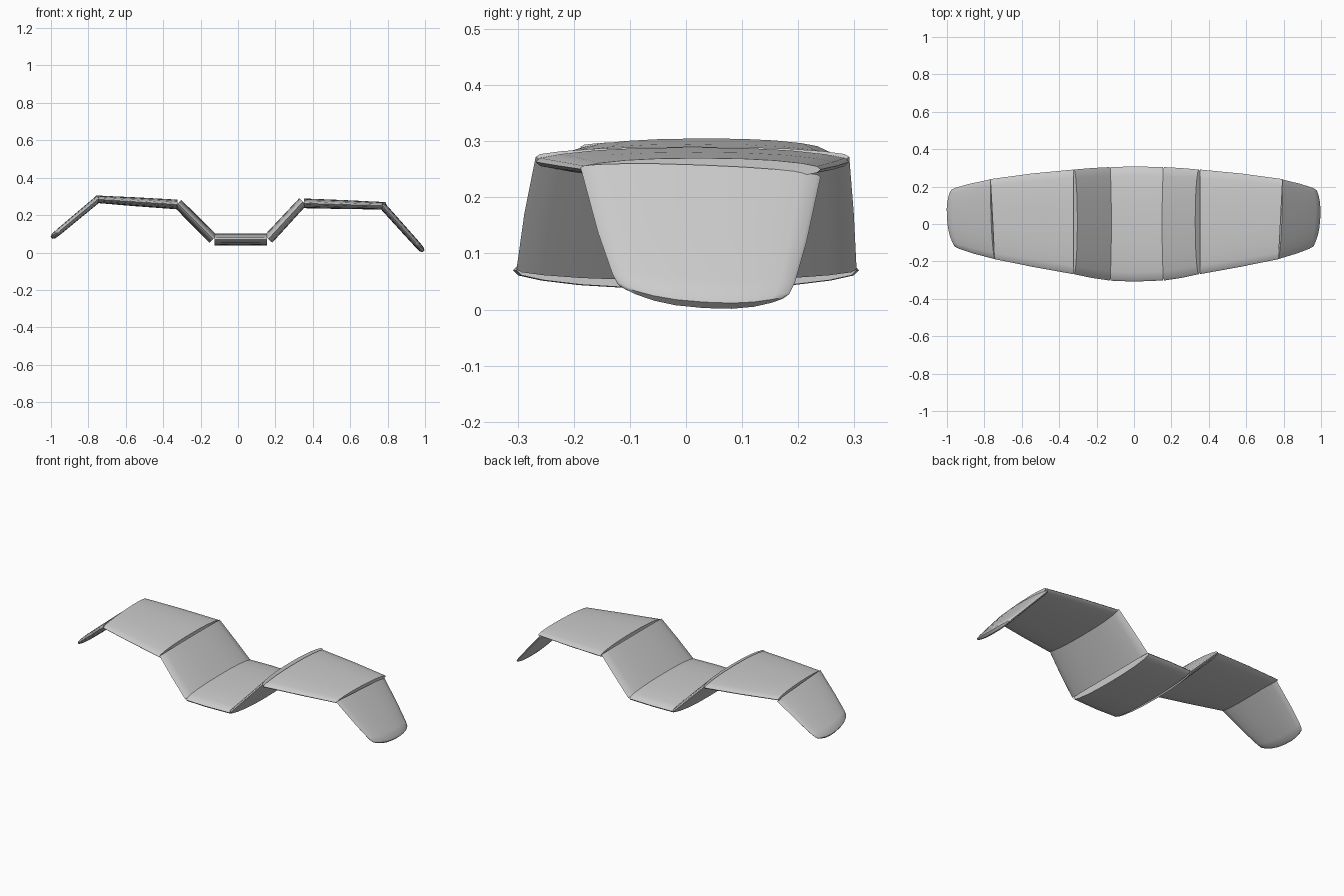
import bpy, bmesh
from mathutils import Vector

if "Cube" in bpy.data.objects:
    bpy.data.objects.remove(bpy.data.objects["Cube"])

# Upper half of the lens section: (chord position, thickness fraction)
UP = [(-1, 0), (-.97, .28), (-.84, .55), (-.62, .8), (-.35, .95), (0, 1),
      (.35, .95), (.62, .8), (.84, .55), (.97, .28), (1, 0)]
SECTION = UP + [(v, -t) for v, t in UP[-2:0:-1]]


def panel(name, a, b, stations, angle=40):
    """Loft from a to b (x, z).
    stations: (fraction, y_front, y_back, half_thickness, skew, bow)"""
    a, b = Vector((a[0], 0, a[1])), Vector((b[0], 0, b[1]))
    d = (b - a).normalized()
    n = Vector((-d.z, 0, d.x))
    bm = bmesh.new()
    rings = []
    for f, y0, y1, h, skew, bow in stations:
        ring = []
        for v, t in SECTION:
            p = a.lerp(b, f) + n * (h * t) + d * (skew * v - bow * abs(v) ** 2.5)
            p.y = (y0 + y1) / 2 + v * (y1 - y0) / 2
            ring.append(bm.verts.new(p))
        rings.append(ring)
    k = len(SECTION)
    for r, s in zip(rings, rings[1:]):
        for i in range(k):
            bm.faces.new((r[i], r[(i + 1) % k], s[(i + 1) % k], s[i]))
    # end caps as strips across the lens
    for r in (rings[0], rings[-1]):
        m = len(UP) - 1
        for i in range(m):
            quad = [r[i], r[i + 1], r[(k - i - 1) % k], r[(k - i) % k]]
            bm.faces.new(list(dict.fromkeys(quad)))
    bmesh.ops.recalc_face_normals(bm, faces=bm.faces)
    me = bpy.data.meshes.new(name)
    bm.to_mesh(me)
    bm.free()
    ob = bpy.data.objects.new(name, me)
    bpy.context.collection.objects.link(ob)
    bpy.ops.object.select_all(action='DESELECT')
    ob.select_set(True)
    bpy.context.view_layer.objects.active = ob
    bpy.ops.object.shade_smooth_by_angle(angle=angle * 3.14159 / 180)


# Centre panel
panel("center_panel", (-.125, .07), (.155, .07),
      [(0, -.303, .304, .032, 0, 0), (.45, -.308, .308, .033, 0, 0),
       (1, -.302, .304, .032, 0, 0)])

# Sloping panels, middle panels and drooping tips on both sides
slope = [(0, -.302, .304, .029, 0, 0), (.5, -.288, .299, .028, 0, 0),
         (1, -.268, .291, .027, 0, 0)]
mid = [(0, -.268, .291, .026, 0, 0), (.5, -.23, .27, .024, .004, 0),
       (1, -.188, .24, .020, .011, 0)]
tip = [(0, -.188, .24, .019, .011, 0), (.5, -.157, .215, .018, .011, .004),
       (.85, -.132, .194, .017, .012, .018), (.96, -.122, .184, .015, .012, .026),
       (1, -.112, .175, .008, .012, .03)]

panel("left_slope_panel", (-.132, .072), (-.322, .262), slope)
panel("right_slope_panel", (.162, .072), (.347, .272), slope)
panel("left_middle_panel", (-.325, .257), (-.757, .285), mid)
panel("right_middle_panel", (.353, .263), (.783, .250), mid)
panel("left_tip_panel", (-.752, .283), (-.995, .080), tip)
panel("right_tip_panel", (.777, .245), (.990, .008), tip)
